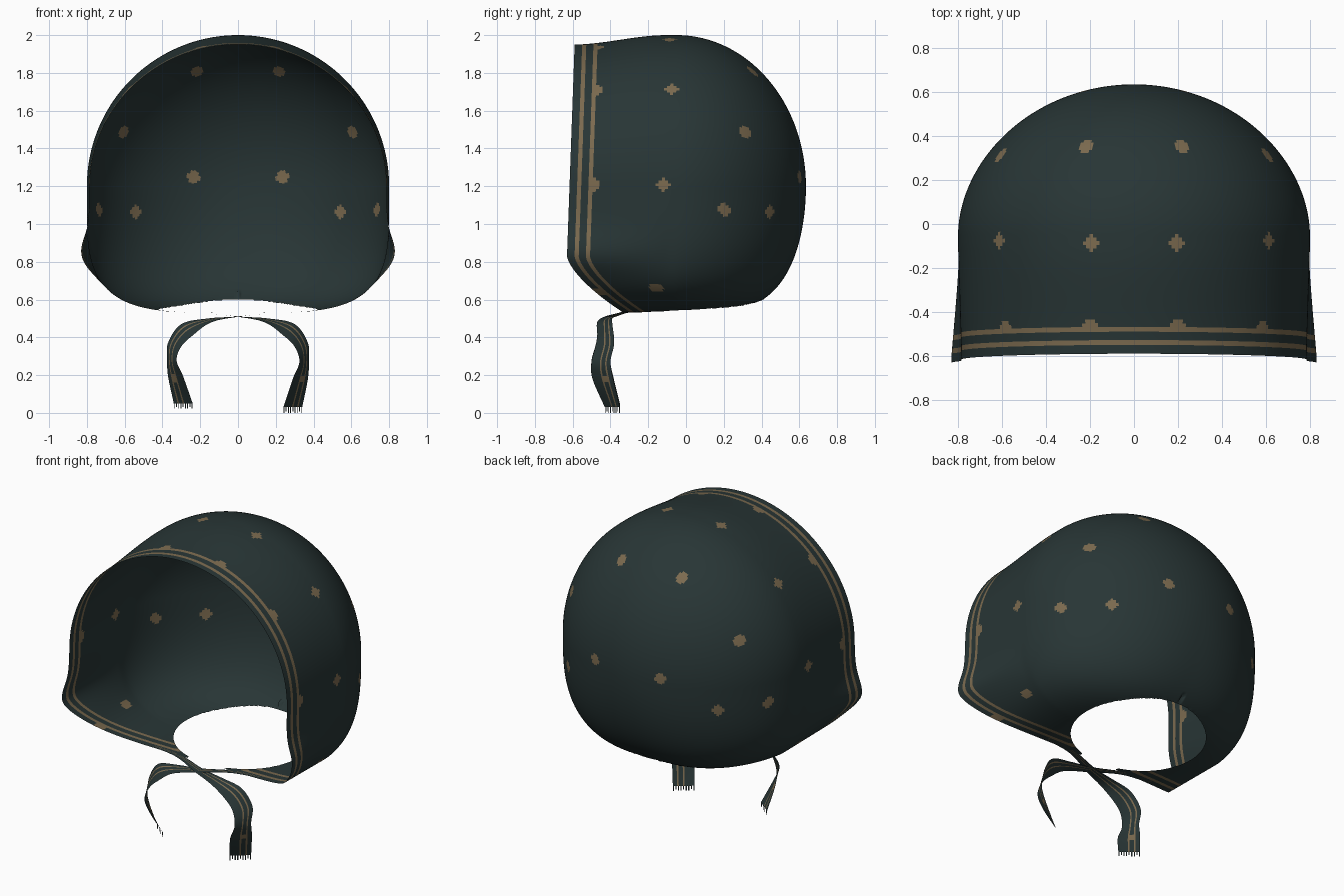
import bpy, bmesh
from math import sin, cos, pi, sqrt, exp
from mathutils import Vector, kdtree

cube = bpy.data.objects.get("Cube")
if cube:
    bpy.data.objects.remove(cube)


def material(name, rgb):
    m = bpy.data.materials.new(name)
    m.use_nodes = True
    col = (*rgb, 1)
    m.diffuse_color = col
    bsdf = m.node_tree.nodes["Principled BSDF"]
    bsdf.inputs["Base Color"].default_value = col
    bsdf.inputs["Roughness"].default_value = 0.9
    return m


CLOTH = material("dark teal cloth", (0.021, 0.036, 0.036))
TAN = material("tan pattern", (0.2, 0.145, 0.078))


def finish(bm, name):
    bmesh.ops.recalc_face_normals(bm, faces=bm.faces)
    mesh = bpy.data.meshes.new(name)
    bm.to_mesh(mesh)
    bm.free()
    mesh.materials.append(CLOTH)
    mesh.materials.append(TAN)
    mesh.shade_smooth()
    obj = bpy.data.objects.new(name, mesh)
    bpy.context.collection.objects.link(obj)
    return obj


# Hood shape: cross-sections from the face opening to the back of the head
MID, BACK = 1.2, 0.635


def section(th, y):
    s = min(max((y + 0.05) / (BACK + 0.05), 0), 1)
    front = min(max((-0.1 - y) / 0.5, 0), 1)
    w = 0.8 * sqrt(1 - s ** 1.9) - 0.015 * front
    up = cos(th) >= 0
    if up:
        h, p = 0.8 * sqrt(1 - s ** 2) - 0.05 * front ** 2 * (3 - 2 * front), 2
    else:
        h, p = 0.67 * sqrt(1 - s ** 4), 4 - 1.7 * s
    if w < 1e-4 or h < 1e-4:
        return Vector((0, y, MID))
    r = (abs(sin(th) / w) ** p + abs(cos(th) / h) ** p) ** (-1 / p)
    x, z = r * sin(th), MID + r * cos(th)
    # cheek corners flare outward near the opening
    flare = 0.08 * front * exp(-((z - 0.83) / 0.13) ** 2)
    return Vector((x * (1 + flare), y, z))


def rim_y(th):
    z = section(th, -0.6).z
    if z > 0.83:
        return -0.63 + 0.036 * (z - 0.83)
    return -0.63 + 0.3 * ((0.83 - z) / 0.3) ** 1.5


# Rows: narrow bands for the border stripes, then even steps to the back
NU, NV = 320, 100
BANDS = [0, 0.04, 0.062, 0.1, 0.122]
bm = bmesh.new()
cols = []
for i in range(NU + 1):
    th = -pi + 2 * pi * i / NU
    y0 = rim_y(th)
    ys = [y0 + b for b in BANDS]
    start = ys[-1]
    ys += [start + (BACK - start) * sin(k / NV * pi / 2) for k in range(1, NV + 1)]
    cols.append([bm.verts.new(section(th, y)) for y in ys])
rim = {c[0] for c in cols}
for a, b in zip(cols, cols[1:]):
    for j in range(len(a) - 1):
        f = bm.faces.new((a[j], b[j], b[j + 1], a[j + 1]))
        f.material_index = 1 if j in (1, 3) else 0


# Neck opening, leaving two pointed flaps under the chin
def neck(p):
    return (p.x / 0.42) ** 2 + ((p.y - 0.04) / 0.37) ** 2


gone = []
for f in bm.faces:
    c = f.calc_center_median()
    if c.z < 0.75 and (neck(c) < 1 or (abs(c.x) < 0.12 and c.y < 0)):
        gone.append(f)
bmesh.ops.delete(bm, geom=gone, context='FACES')
for v in bm.verts:
    e = neck(v.co)
    if v.is_boundary and v not in rim and v.co.z < 0.75 and 0.75 < e < 1.3:
        k = 1 / sqrt(e)
        v.co.x *= k
        v.co.y = 0.04 + (v.co.y - 0.04) * k
rim = None
bmesh.ops.remove_doubles(bm, verts=bm.verts, dist=1e-5)

# Spots, mirrored left and right
SPOTS = [(.22, .35, 1.8), (.59, .31, 1.48), (.2, -.08, 1.98), (.61, -.08, 1.71),
         (.2, -.46, 1.93), (.57, -.46, 1.7), (.8, -.12, 1.2), (.79, -.48, 1.21),
         (.53, .42, 1.06), (.75, .21, 1.07), (.69, -.16, .66), (.66, -.46, .64),
         (.23, .59, 1.25)]
faces = list(bm.faces)
tree = kdtree.KDTree(len(faces))
for i, f in enumerate(faces):
    tree.insert(f.calc_center_median(), i)
tree.balance()
for x, y, z in SPOTS:
    for side in (-1, 1):
        hit = tree.find((side * x, y, z))[0]
        for _, i, _ in tree.find_range(hit, 0.034):
            faces[i].material_index = 1
finish(bm, "hood")


# Chin ties: twisting ribbons given as centre and half-width pairs
TIE = [((-.4, -.32, .54), (0, .015, 0)), ((-.2, -.335, .53), (0, .02, 0)),
       ((0, -.4, .51), (.01, .03, 0)), ((.15, -.43, .49), (.01, .04, .01)),
       ((.27, -.43, .44), (.03, .04, .03)), ((.335, -.43, .36), (.035, .05, .01)),
       ((.35, -.45, .27), (.025, .05, 0)), ((.33, -.44, .18), (.04, .055, 0)),
       ((.29, -.39, .03), (.05, .04, 0))]
ACROSS = [-1, -.6, -.1, .05, .45, .6, 1]


def smooth_path(pts, steps=8):
    pts = [Vector(p) for p in pts]
    ext = [2 * pts[0] - pts[1]] + pts + [2 * pts[-1] - pts[-2]]
    out = []
    for a, b, c, d in zip(ext, ext[1:], ext[2:], ext[3:]):
        for k in range(steps):
            t = k / steps
            out.append(0.5 * (2 * b + (c - a) * t + (2 * a - 5 * b + 4 * c - d) * t ** 2
                              + (3 * b - a - 3 * c + d) * t ** 3))
    return out + [pts[-1]]


def tie(side, name, lift):
    flip = Vector((side, 1, 1))
    centres = smooth_path([p for p, _ in TIE])
    halves = smooth_path([h for _, h in TIE])
    bm = bmesh.new()
    rows = []
    for c, h in zip(centres, halves):
        up = Vector((0, 0, lift * max(0, 1 - c.z / 0.4)))
        rows.append([bm.verts.new((c + h * s + up) * flip) for s in ACROSS])
    for a, b in zip(rows, rows[1:]):
        for j in range(len(a) - 1):
            f = bm.faces.new((a[j], a[j + 1], b[j + 1], b[j]))
            f.material_index = 1 if j in (2, 4) else 0
    # small spots along the ribbon
    for f in bm.faces:
        p = f.calc_center_median()
        if abs(p.z - 0.18) < 0.02 and f.material_index == 0 and abs(p.y + 0.43) < 0.02:
            f.material_index = 1
    # frayed end
    end, half = centres[-1] + Vector((0, 0, lift)), halves[-1]
    for k in range(9):
        s = -0.95 + 1.9 * k / 8
        drop = Vector((0, 0, -0.03 + 0.008 * (k % 3 == 1)))
        l, r = end + half * (s - 0.05), end + half * (s + 0.05)
        bm.faces.new([bm.verts.new(q * flip) for q in (l, r, r + drop, l + drop)])
    finish(bm, name)


tie(1, "left_chin_tie", 0)
tie(-1, "right_chin_tie", 0.022)
